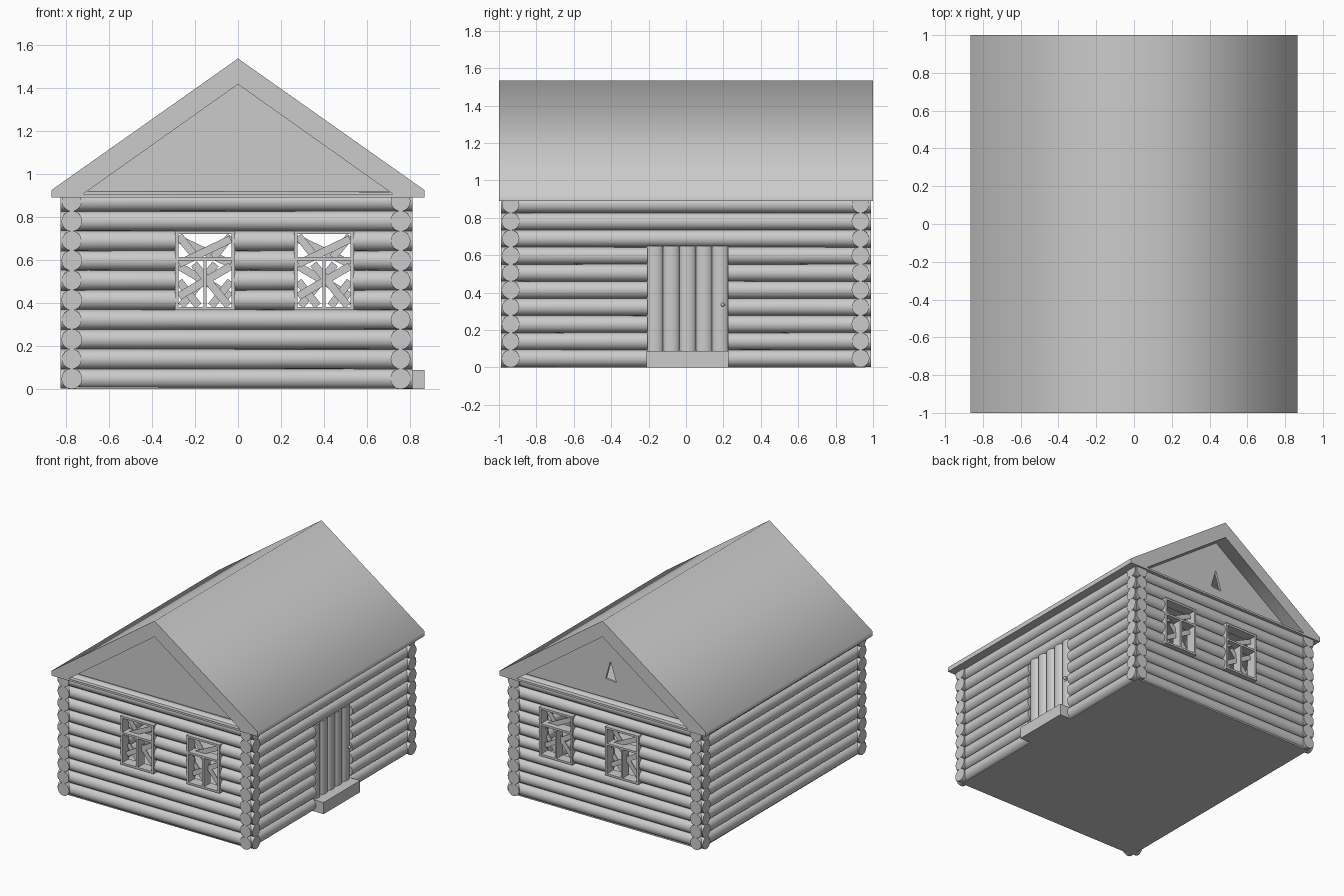
import bpy, bmesh, math
from mathutils import Matrix, Vector

if "Cube" in bpy.data.objects:
    bpy.data.objects.remove(bpy.data.objects["Cube"])

ROWS, PITCH, R = 10, 0.0915, 0.048


def activate(ob):
    bpy.ops.object.select_all(action='DESELECT')
    ob.select_set(True)
    bpy.context.view_layer.objects.active = ob


def smooth(ob, degrees):
    activate(ob)
    bpy.ops.object.shade_smooth_by_angle(angle=math.radians(degrees))


def from_bmesh(name, bm, degrees=40):
    me = bpy.data.meshes.new(name)
    bm.to_mesh(me)
    bm.free()
    ob = bpy.data.objects.new(name, me)
    bpy.context.collection.objects.link(ob)
    smooth(ob, degrees)
    return ob


def plate(name, loops, y, half_depth, degrees=30):
    """Upright plate in the xz plane; extra loops inside the first are holes."""
    cu = bpy.data.curves.new(name, 'CURVE')
    cu.dimensions, cu.fill_mode, cu.extrude = '2D', 'BOTH', half_depth
    for pts in loops:
        sp = cu.splines.new('POLY')
        sp.points.add(len(pts) - 1)
        for p, (x, z) in zip(sp.points, pts):
            p.co = (x, z, 0, 1)
        sp.use_cyclic_u = True
    ob = bpy.data.objects.new(name, cu)
    bpy.context.collection.objects.link(ob)
    ob.location.y = y
    ob.rotation_euler.x = math.pi / 2
    activate(ob)
    bpy.ops.object.convert(target='MESH')
    smooth(bpy.context.object, degrees)
    return bpy.context.object


def box(name, x0, x1, y0, y1, z0, z1):
    bm = bmesh.new()
    bmesh.ops.create_cube(bm, size=1, matrix=Matrix.Translation(
        ((x0 + x1) / 2, (y0 + y1) / 2, (z0 + z1) / 2)) @ Matrix.Diagonal((x1 - x0, y1 - y0, z1 - z0, 1)))
    return from_bmesh(name, bm)


def rect(x0, x1, z0, z1):
    return [(x0, z0), (x1, z0), (x1, z1), (x0, z1)]


def log_wall(name, axis, offset, full, split, split_rows):
    """Stack of slightly tapered logs; rows in split_rows leave an opening."""
    bm = bmesh.new()
    for i in range(ROWS):
        z = R + i * PITCH
        for a, b in (split if i in split_rows else [full]):
            mid = (a + b) / 2
            if axis == 'X':
                m = Matrix.Translation((mid, offset, z)) @ Matrix.Rotation(math.pi / 2, 4, 'Y')
            else:
                m = Matrix.Translation((offset, mid, z)) @ Matrix.Rotation(math.pi / 2, 4, 'X')
            r1, r2 = (R, R - 0.002) if i % 2 else (R - 0.002, R)
            bmesh.ops.create_cone(bm, cap_ends=True, segments=16, radius1=r1,
                                  radius2=r2, depth=b - a, matrix=m)
    return from_bmesh(name, bm)


# Log walls
gaps_x = [(-0.825, -0.285), (-0.025, 0.27), (0.53, 0.81)]
log_wall("front_log_wall", 'X', -0.937, (-0.825, 0.81), gaps_x, range(4, 8))
log_wall("back_log_wall", 'X', 0.933, (-0.825, 0.81), gaps_x, range(4, 8))
log_wall("left_log_wall", 'Y', -0.772, (-0.99, 0.988), [], [])
log_wall("right_log_wall", 'Y', 0.755, (-0.99, 0.988),
         [(-0.99, -0.205), (0.225, 0.988)], range(1, 7))

# Floor
box("floor", -0.79, 0.77, -0.96, 0.96, 0.0, 0.03)

# Roof shell with a hollow attic
attic = [(-0.72, 0.905), (0, 1.415), (0.72, 0.905)]
plate("roof", [[(-0.865, 0.89), (-0.865, 0.925), (0, 1.535), (0.865, 0.925), (0.865, 0.89)],
               attic], 0, 1.0, 80)

# Gables, the back one with a small broken hole
plate("front_gable", [attic], -0.89, 0.008)
plate("back_gable", [attic, [(-0.045, 1.04), (0.045, 1.05), (0.005, 1.19)]], 0.89, 0.008)

# Boarded windows, front and back
boards = [((-0.12, 0.03), (0.12, 0.145)), ((-0.12, -0.12), (0.12, 0.02)),
          ((-0.05, 0.03), (0.11, -0.165)), ((-0.12, 0.16), (-0.04, 0.06)),
          ((-0.12, -0.05), (-0.03, -0.165))]
for side, y in (("front", -0.95), ("back", 0.95)):
    s = -1 if side == "front" else 1
    for label, cx in (("left", -0.154), ("right", 0.40)):
        plate(f"{side}_{label}_window_frame",
              [rect(cx - 0.139, cx + 0.139, 0.367, 0.735),
               rect(cx - 0.123, cx + 0.123, 0.613, 0.72),
               rect(cx - 0.123, cx - 0.007, 0.382, 0.598),
               rect(cx + 0.007, cx + 0.123, 0.382, 0.598)], y, 0.04)
        for k, (p, q) in enumerate(boards):
            p, q = Vector(p), Vector(q)
            d = (q - p).normalized() * 0.018
            n = Vector((-d.y, d.x))
            pts = [(cx - s * v.x, 0.551 + v.y) for v in (p - n, q - n, q + n, p + n)]
            plate(f"{side}_{label}_window_board_{k + 1}", [pts], y - s * (0.004 + 0.006 * k), 0.003)

# Door of rounded vertical planks
bm = bmesh.new()
for i in range(5):
    m = Matrix.Translation((0.762, -0.21 + 0.0875 * (i + 0.5), 0.368)) @ Matrix.Diagonal((0.03, 0.0455, 1, 1))
    bmesh.ops.create_cone(bm, cap_ends=True, segments=16, radius1=1, radius2=1, depth=0.56, matrix=m)
from_bmesh("door_planks", bm)

# Door handle: plate and knob
box("door_handle_plate", 0.77, 0.792, 0.187, 0.207, 0.315, 0.345)
bm = bmesh.new()
bmesh.ops.create_uvsphere(bm, u_segments=10, v_segments=6, radius=0.011,
                          matrix=Matrix.Translation((0.798, 0.197, 0.335)))
from_bmesh("door_knob", bm)

# Door step
box("door_step", 0.755, 0.865, -0.21, 0.227, 0.0, 0.088)
